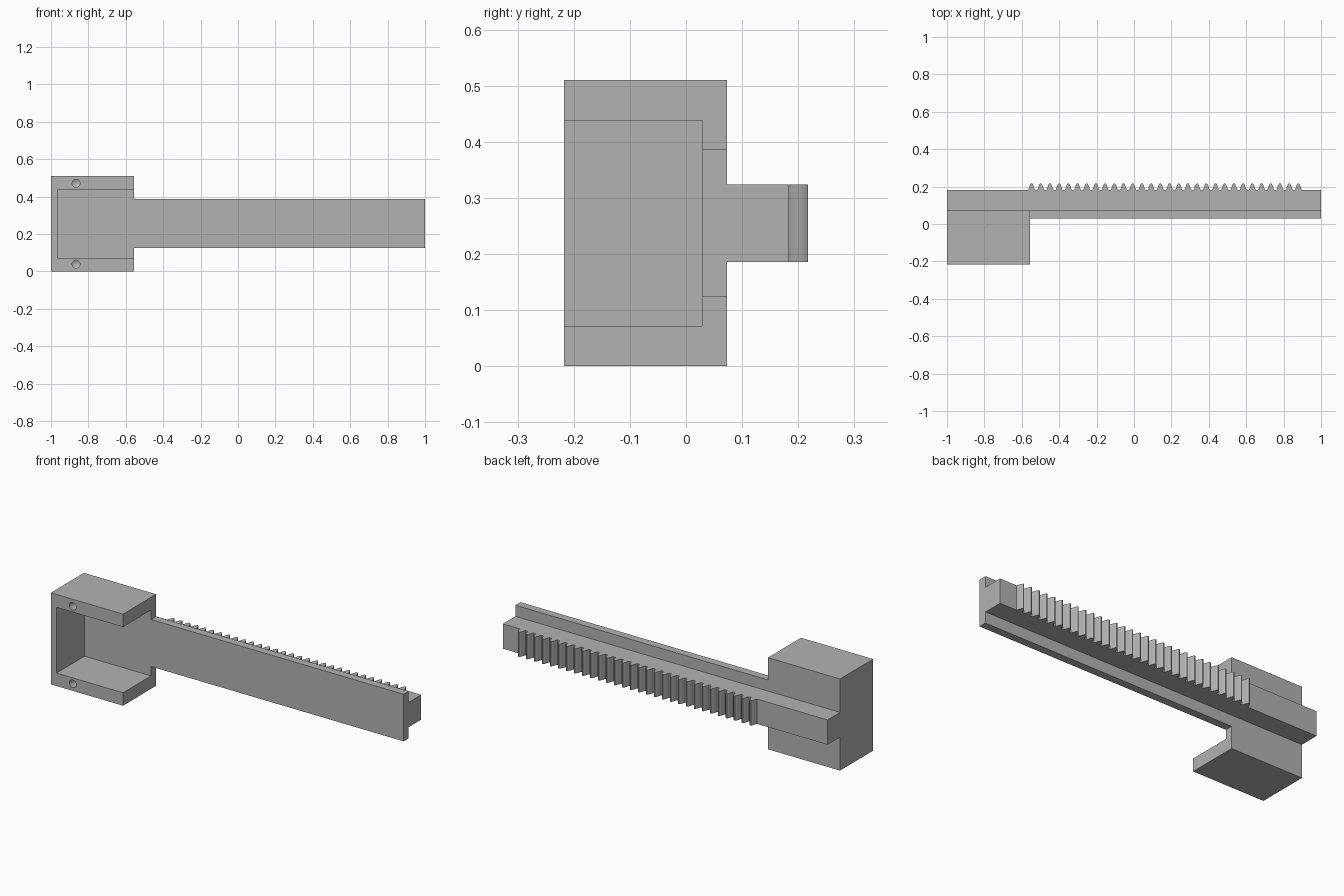
import bpy, bmesh, math
from mathutils import Matrix

cube = bpy.data.objects.get("Cube")
if cube:
    bpy.data.objects.remove(cube, do_unlink=True)

grey = bpy.data.materials.new("plain grey")
grey.use_nodes = True
grey.diffuse_color = (0.45, 0.45, 0.45, 1)
grey.node_tree.nodes["Principled BSDF"].inputs["Base Color"].default_value = grey.diffuse_color


def finish(name, bm):
    bmesh.ops.recalc_face_normals(bm, faces=bm.faces)
    mesh = bpy.data.meshes.new(name)
    bm.to_mesh(mesh)
    bm.free()
    mesh.materials.append(grey)
    obj = bpy.data.objects.new(name, mesh)
    bpy.context.collection.objects.link(obj)
    return obj


def prism(name, outline, z0, z1):
    """Extrude an (x, y) outline from z0 to z1."""
    bm = bmesh.new()
    face = bm.faces.new([bm.verts.new((x, y, z0)) for x, y in outline])
    top = bmesh.ops.extrude_face_region(bm, geom=[face])["geom"]
    bmesh.ops.translate(bm, vec=(0, 0, z1 - z0),
                        verts=[v for v in top if isinstance(v, bmesh.types.BMVert)])
    return finish(name, bm)


def box(name, x0, x1, y0, y1, z0, z1):
    return prism(name, [(x0, y0), (x1, y0), (x1, y1), (x0, y1)], z0, z1)


def drill(name, x, z, radius, y0, depth):
    """Blind hole cutter along +y with a conical point."""
    bm = bmesh.new()
    tip = radius * 0.6
    for r2, length, start in ((radius, depth, y0), (0, tip, y0 + depth)):
        bmesh.ops.create_cone(
            bm, cap_ends=(r2 > 0), segments=24, radius1=radius, radius2=r2, depth=length,
            matrix=Matrix.Translation((x, start + length / 2, z))
            @ Matrix.Rotation(-math.pi / 2, 4, "X"))
    # Join shaft and point into one closed shell
    inner = [f for f in bm.faces if len(f.verts) > 4
             and abs(f.calc_center_median().y - y0 - depth) < 1e-4]
    bmesh.ops.delete(bm, geom=inner, context="FACES")
    bmesh.ops.remove_doubles(bm, verts=bm.verts, dist=1e-5)
    return finish(name, bm)


def combine(target, other, operation):
    """Apply a boolean and discard the helper."""
    mod = target.modifiers.new(operation, "BOOLEAN")
    mod.operation, mod.object, mod.solver = operation, other, "EXACT"
    bpy.context.view_layer.objects.active = target
    bpy.ops.object.modifier_apply(modifier=mod.name)
    bpy.data.objects.remove(other, do_unlink=True)


HEAD_END = -0.556
HEIGHT = 0.51
MID = HEIGHT / 2
FRONT, FLOOR, BACK, RIB_BACK, TIP = -0.217, 0.029, 0.073, 0.183, 0.217

# Open-sided holder, with pocket and two screw holes
body = box("rack_slider", -1, HEAD_END, FRONT, BACK, 0, HEIGHT)
combine(body, box("pocket", -0.966, HEAD_END + 0.1, FRONT - 0.1, FLOOR,
                  MID - 0.183, MID + 0.183), "DIFFERENCE")
for side in (-1, 1):
    combine(body, drill("screw_hole", -0.866, MID + side * 0.216, 0.021,
                        FRONT - 0.02, 0.14), "DIFFERENCE")

# Flat flange of the arm
combine(body, box("flange", HEAD_END - 0.1, 1, FLOOR, BACK, MID - 0.131, MID + 0.131), "UNION")

# Rear rib with a row of rounded gear teeth
TEETH, FIRST, PITCH = 30, -0.548, 0.0492
half_tooth = [(0.018, 0), (0.0155, 0.15), (0.013, 0.4), (0.010, 0.65), (0.0065, 0.88), (0.003, 1)]
tooth = [(-w, h) for w, h in half_tooth] + [(w, h) for w, h in reversed(half_tooth)]
outline = [(1, FLOOR + 0.02), (-1, FLOOR + 0.02), (-1, RIB_BACK)]
for i in range(TEETH):
    centre = FIRST + i * PITCH
    outline += [(centre + w, RIB_BACK + h * (TIP - RIB_BACK)) for w, h in tooth]
outline.append((1, RIB_BACK))
combine(body, prism("toothed_rib", outline, MID - 0.069, MID + 0.069), "UNION")

# Merge coplanar faces
bm = bmesh.new()
bm.from_mesh(body.data)
bmesh.ops.remove_doubles(bm, verts=bm.verts, dist=1e-5)
bmesh.ops.dissolve_limit(bm, angle_limit=0.01, verts=bm.verts, edges=bm.edges)
bm.to_mesh(body.data)
bm.free()

bpy.ops.object.select_all(action="DESELECT")
body.select_set(True)
bpy.context.view_layer.objects.active = body
bpy.ops.object.shade_smooth_by_angle(angle=math.radians(25))
